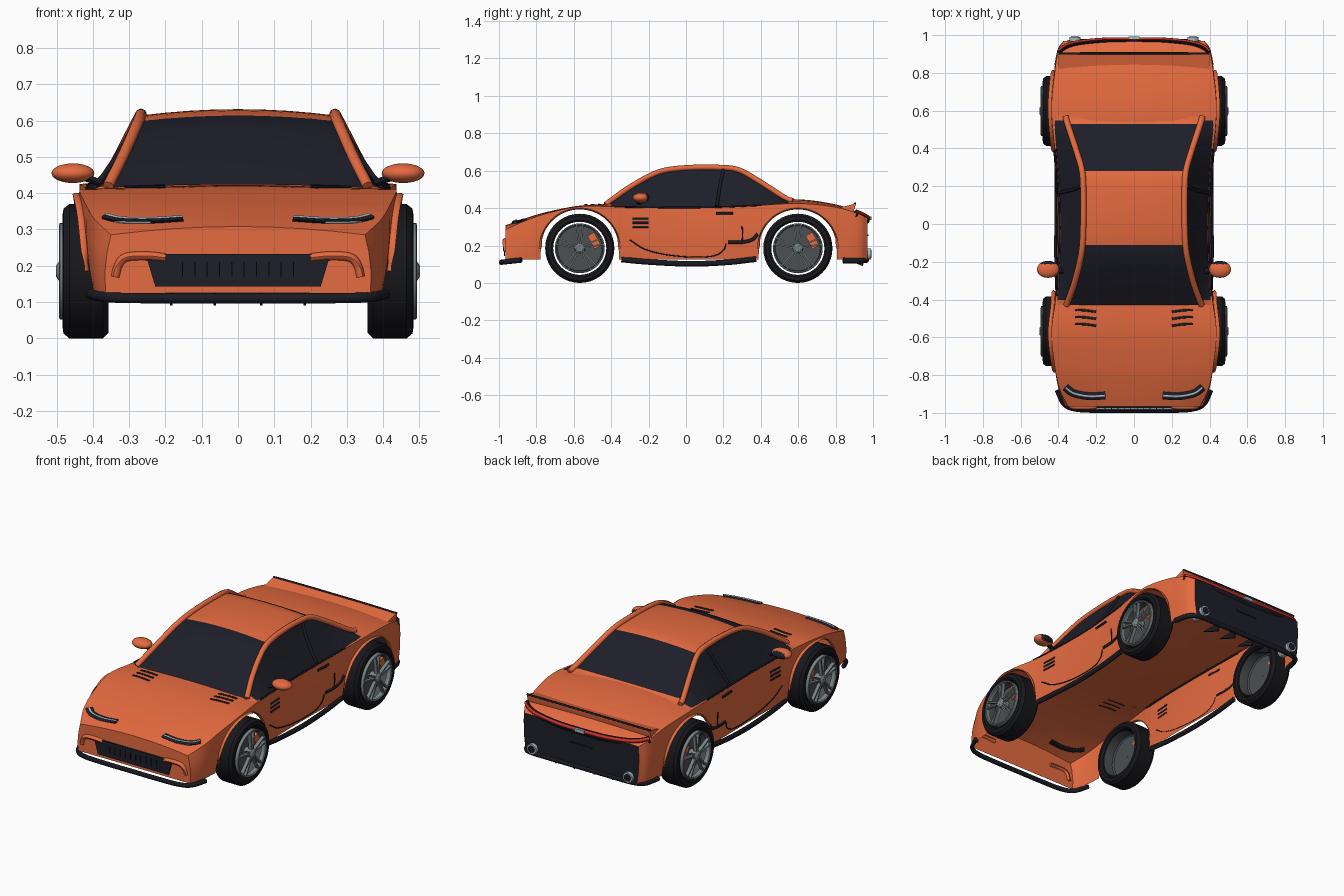
import bpy, bmesh, math
from mathutils import Vector, Matrix

cube = bpy.data.objects.get("Cube")
if cube:
    bpy.data.objects.remove(cube, do_unlink=True)


def material(name, rgb):
    m = bpy.data.materials.new(name)
    m.use_nodes = True
    m.diffuse_color = (*rgb, 1)
    m.node_tree.nodes["Principled BSDF"].inputs["Base Color"].default_value = (*rgb, 1)
    return m


ORANGE = material("orange paint", (.78, .145, .05))
GLASS = material("dark glass", (.013, .013, .022))
BLACK = material("black trim", (.010, .010, .016))
RUBBER = material("tyre rubber", (.009, .009, .012))
SILVER = material("silver", (.40, .50, .53))
STEEL = material("wheel grey", (.19, .23, .24))
DISC = material("brake disc grey", (.07, .08, .085))
RED = material("red lamp", (.65, .03, .02))


def add(name, verts, faces, mats, ids=None, angle=35):
    me = bpy.data.meshes.new(name)
    me.from_pydata([tuple(v) for v in verts], [], faces)
    for m in mats:
        me.materials.append(m)
    if ids:
        me.polygons.foreach_set("material_index", ids)
    bm = bmesh.new()
    bm.from_mesh(me)
    bmesh.ops.recalc_face_normals(bm, faces=bm.faces)
    bm.to_mesh(me)
    bm.free()
    me.shade_smooth()
    me.set_sharp_from_angle(angle=math.radians(angle))
    ob = bpy.data.objects.new(name, me)
    bpy.context.collection.objects.link(ob)
    ob.modifiers.new("Mirror", 'MIRROR')


def smooth(pts, n=6):
    """Catmull-Rom curve through points of any dimension."""
    p = [Vector(q) for q in pts]
    p = [p[0] * 2 - p[1]] + p + [p[-1] * 2 - p[-2]]
    out = []
    for a, b, c, d in zip(p, p[1:], p[2:], p[3:]):
        for i in range(n):
            t = i / n
            out.append((b * 2 + (c - a) * t + (a * 2 - b * 5 + c * 4 - d) * t**2
                        + (b * 3 - a - c * 3 + d) * t**3) / 2)
    return out + [p[-2]]


def sweep(name, path, rx, rz, mat, n=8):
    """Elliptical tube: rx sideways, rz upwards."""
    pts = smooth(path)
    verts, faces = [], []
    for i, p in enumerate(pts):
        t = (pts[min(i + 1, len(pts) - 1)] - pts[max(i - 1, 0)]).normalized()
        side = t.cross(Vector((0, 0, 1))).normalized()
        up = side.cross(t)
        for k in range(n):
            a = math.tau * k / n
            verts.append(p + side * rx * math.cos(a) + up * rz * math.sin(a))
    for i in range(len(pts) - 1):
        for k in range(n):
            j = (k + 1) % n
            faces.append((i * n + k, i * n + j, i * n + n + j, i * n + n + k))
    faces += [tuple(range(n)), tuple(range(len(verts) - n, len(verts)))]
    add(name, verts, faces, [mat], angle=50)


def prism(name, pts, offset, mat):
    n = len(pts)
    verts = [Vector(p) for p in pts] + [Vector(p) + Vector(offset) for p in pts]
    faces = [tuple(range(n)), tuple(range(n, 2 * n))]
    faces += [(i, (i + 1) % n, (i + 1) % n + n, i + n) for i in range(n)]
    add(name, verts, faces, [mat])


def boxes(name, mats, mat):
    """One mesh of unit cubes placed by matrices."""
    verts, faces = [], []
    for m in mats:
        o = len(verts)
        verts += [m @ Vector((x, y, z)) for x in (-.5, .5) for y in (-.5, .5) for z in (-.5, .5)]
        faces += [tuple(o + i for i in f) for f in ((0, 1, 3, 2), (4, 5, 7, 6), (0, 1, 5, 4),
                                                    (2, 3, 7, 6), (0, 2, 6, 4), (1, 3, 7, 5))]
    add(name, verts, faces, [mat])


def place(c, s):
    return Matrix.Translation(c) @ Matrix.Diagonal((*s, 1))


def grid(name, rows, mats, rule, caps=()):
    n = len(rows[0])
    verts = [v for r in rows for v in r]
    faces, ids = [], []
    for i in range(len(rows) - 1):
        for j in range(n - 1):
            faces.append((i * n + j, i * n + j + 1, i * n + n + j + 1, i * n + n + j))
            ids.append(rule((rows[i][j].y + rows[i + 1][j].y) / 2, j))
    for row, idx in caps:
        o = row * n
        verts.append(Vector((0, rows[row][0].y, rows[row][0].z)))
        faces.append(tuple(range(o, o + n)) + (len(verts) - 1,))
        ids.append(idx)
    add(name, verts, faces, mats, ids)


# Body stations: y, shoulder half width, shoulder z, centre z, sill half width
stations = smooth([(-.965, .35, .285, .308, .365), (-.87, .395, .328, .342, .39),
                   (-.75, .42, .37, .378, .40), (-.57, .437, .409, .413, .42),
                   (-.38, .413, .407, .422, .41), (-.15, .40, .403, .422, .40),
                   (.1, .40, .403, .425, .40), (.35, .415, .412, .438, .405),
                   (.6, .437, .425, .447, .42), (.8, .42, .405, .42, .41),
                   (.92, .40, .37, .378, .395), (.97, .37, .345, .352, .36)])
SILL, WZ, ARCH, WHEELS = .125, .185, .208, (-.568, .598)


def section(y):
    for a, b in zip(stations, stations[1:]):
        if y <= b[0]:
            break
    return a.lerp(b, max(0, min(1, (y - a[0]) / (b[0] - a[0]))))


def on_side(y, z, off=0):
    _, hw, zs, _, hb = section(y)
    t = min(1, (z - SILL) / (zs - SILL))
    return Vector((hb + (hw - hb) * t + .008 * math.sin(math.pi * max(t, 0)) + off, y, z))


def on_top(x, y, off=0):
    _, hw, zs, zc, _ = section(y)
    return Vector((x, y, zs + (zc - zs) * (1 - (x / hw)**2) + off))


def bottom(y):
    for c in WHEELS:
        if abs(y - c) <= ARCH:
            return WZ + math.sqrt(max(0, ARCH**2 - (y - c)**2))
    return SILL


# Open body shell with wheel arches
ys = [s[0] for s in stations if all(abs(s[0] - c) > ARCH + .01 for c in WHEELS)]
for c in WHEELS:
    ys += [c + (ARCH - 1e-6) * math.cos(math.pi * i / 28) for i in range(29)]
    ys += [c - ARCH - .002, c + ARCH + .002]
rows = []
for y in sorted(ys):
    zb, zs, hw = bottom(y), section(y)[2], section(y)[1]
    rows.append([on_side(y, zb + (zs - zb) * f) for f in (0, .35, .7, 1)]
                + [on_top(hw * f, y) for f in (.93, .75, .5, .25, 0)])
grid("body_shell", rows, [ORANGE, GLASS], lambda y, j: 0, [(0, 0), (len(rows) - 1, 1)])

# Cabin: y, centre z, rail z, rail half width
cabin = smooth([(-.43, .424, .415, .358), (-.32, .505, .495, .318), (-.2, .582, .565, .287),
                (-.11, .614, .598, .273), (.02, .629, .612, .268), (.17, .630, .613, .268),
                (.28, .613, .60, .275), (.39, .548, .54, .306), (.53, .452, .45, .352),
                (.57, .437, .435, .362)], 4)
rows = []
for y, zc, ze, hw in cabin:
    belt, rail = on_side(y, section(y)[2], -.008), Vector((hw, y, ze))
    rows.append([belt, belt.lerp(rail, .5) - Vector((.007, 0, 0)), rail]
                + [Vector((hw * f, y, ze + (zc - ze) * (1 - f * f))) for f in (.75, .5, .25, 0)])


def cabin_rule(y, j):
    if j < 2:
        return int(-.41 < y < .54)
    return int(y < -.11 or .28 < y < .53)


grid("cabin", rows, [ORANGE, GLASS], cabin_rule)
sweep("roof_rail", [(hw, y, ze + .004) for y, _, ze, hw in cabin[::4]], .016, .015, ORANGE)
sweep("door_pillar", [(.395, .165, .41), (.328, .18, .51), (.277, .2, .605)], .009, .009, BLACK)
sweep("belt_trim", [on_side(y, section(y)[2], -.003) for y in (-.38, -.1, .15, .4)], .005, .005, BLACK)

# Door mirrors, dark at the back
bm = bmesh.new()
bmesh.ops.create_uvsphere(bm, u_segments=24, v_segments=14, radius=1)
bm.transform(Matrix.Translation((.455, -.24, .455)) @ Matrix.Diagonal((.059, .045, .027, 1)))
mv, mf = [v.co.copy() for v in bm.verts], [tuple(v.index for v in f.verts) for f in bm.faces]
ids = [int(f.calc_center_median().y > -.213) for f in bm.faces]
bm.free()
add("door_mirror", mv, mf, [ORANGE, GLASS], ids)
sweep("mirror_stalk", [(.375, -.25, .425), (.40, -.245, .436), (.43, -.24, .445)], .015, .01, BLACK)


# Wheels: the rim floats inside the tyre with a narrow gap
def lathe(name, cy, prof, mat, closed=False, n=40):
    m = len(prof)
    verts = [(x, cy + r * math.cos(a), WZ + r * math.sin(a))
             for a in (math.tau * i / n for i in range(n)) for x, r in prof]
    faces = [(i * m + j, i * m + (j + 1) % m, (i + 1) % n * m + (j + 1) % m, (i + 1) % n * m + j)
             for i in range(n) for j in range(m if closed else m - 1)]
    add(name, verts, faces, [mat])


for label, cy in zip(("front", "rear"), WHEELS):
    lathe(label + "_tyre", cy, [(.37, .142), (.357, .152), (.357, .17), (.372, .185), (.465, .185),
                                (.481, .172), (.484, .152), (.478, .142)], RUBBER, True)
    lathe(label + "_rim_lip", cy, [(.474, .133), (.491, .133), (.493, .128), (.489, .123), (.465, .122)], STEEL)
    lathe(label + "_rim_barrel", cy, [(.474, .133), (.42, .128), (.37, .133)], DISC)
    lathe(label + "_brake_disc", cy, [(.425, .127), (.432, .12), (.432, .002)], DISC)
    lathe(label + "_hub", cy, [(.45, .028), (.494, .026), (.501, .016), (.501, .001)], STEEL, n=20)
    spin = Matrix.Translation((0, cy, WZ))
    spokes = [spin @ Matrix.Rotation(math.radians(72 * k + 90 + s * 7), 4, 'X')
              @ place((.484, .074, s * .002), (.02, .108, .008)) for k in range(5) for s in (-1, 1)]
    boxes(label + "_spokes", spokes, STEEL)
    boxes(label + "_caliper", [spin @ Matrix.Rotation(math.radians(28), 4, 'X')
                               @ place((.452, .088, 0), (.04, .042, .08))], ORANGE)
    arc = [on_side(cy + r * math.cos(a), WZ + r * math.sin(a), .008)
           for r in [ARCH + .004] for a in (math.pi * i / 12 for i in range(13))]
    sweep(label + "_arch_lip", arc, .01, .004, ORANGE, 6)

# Front: grille, intake brows, splitter, headlights, bonnet vents
prism("grille", [(0, -.967, .232), (.255, -.967, .232), (.228, -.967, .143), (0, -.967, .143)],
      (0, -.007, 0), GLASS)
boxes("grille_bars", [place((.017 + .034 * i, -.976, .19), (.004, .006, .04)) for i in range(5)], BLACK)
sweep("intake_brow", [(.2, -.966, .222), (.25, -.968, .227), (.305, -.968, .224),
                      (.328, -.966, .205), (.338, -.962, .17)], .014, .012, ORANGE)
sweep("front_splitter", [(0, -.988, .11), (.16, -.988, .11), (.3, -.983, .111), (.37, -.955, .114),
                         (.408, -.88, .122)], .012, .014, BLACK)
lamp = ((.152, -.905), (.24, -.908), (.32, -.892), (.362, -.862))
sweep("headlight", [on_top(x, y, .001) for x, y in lamp], .024, .008, GLASS)
sweep("headlight_upper_strip", [on_top(x, y - .004, .009) for x, y in lamp], .006, .005, SILVER)
sweep("headlight_lower_strip", [on_top(x, y - .019, .007) for x, y in lamp[1:]], .005, .005, SILVER)
for i in range(3):
    y = -.455 - .037 * i
    sweep(f"bonnet_vent_{i + 1}", [on_top(.2, y - .01, .002), on_top(.26, y - .002, .002), on_top(.312, y, .002)],
          .006, .004, BLACK)
    z = .345 - .023 * i
    sweep(f"fender_vent_{i + 1}", [on_side(y, z, .001) for y in (-.285, -.245, -.2)], .004, .006, BLACK)

# Sides: handle, crease, scoop, skirt
sweep("door_handle", [on_side(y, .373, .003) for y in (.16, .2, .25)], .006, .007, BLACK)
sweep("door_crease", [on_side(y, z, .001) for y, z in ((-.3, .23), (-.22, .18), (-.1, .15), (.04, .138),
                                                      (.15, .145), (.2, .175), (.215, .21))], .003, .003, BLACK)
sweep("side_scoop", [on_side(y, z, .002) for y, z in ((.225, .218), (.3, .218), (.355, .232), (.383, .262))],
      .006, .009, BLACK)
sweep("scoop_line", [on_side(y, z, .002) for y, z in ((.3, .22), (.302, .26), (.3, .305))], .003, .003, BLACK)
sweep("side_skirt", [(.405, -.345, .125), (.41, -.2, .112), (.41, .02, .102), (.41, .22, .11), (.41, .375, .127)],
      .012, .015, BLACK)

# Rear: ducktail, lamps, exhausts, bumper, diffuser
prism("ducktail", [(0, .82, .402), (0, .905, .424), (0, .905, .412), (0, .895, .375)], (.4, 0, 0), ORANGE)
sweep("ducktail_lip", [(0, .904, .424), (.2, .904, .424), (.4, .902, .422)], .006, .006, BLACK)
tail = ((0, .97, .337), (.15, .97, .34), (.29, .957, .35), (.36, .937, .361), (.4, .907, .372))
sweep("tail_housing", tail, .012, .021, BLACK)
sweep("tail_lamp", [(x, y + .008, z + .008) for x, y, z in tail], .009, .009, RED)
boxes("tail_centre_trim", [place((.015, .985, .345), (.03, .014, .018))], SILVER)
boxes("tail_slot", [place((.035, .972, .255), (.07, .006, .008))], BLACK)
sweep("exhaust", [(.312, .9, .155), (.312, .95, .155), (.312, .99, .155)], .03, .03, SILVER, 20)
sweep("exhaust_bore", [(.312, .97, .155), (.312, .985, .155), (.312, .993, .155)], .021, .021, BLACK, 20)
sweep("rear_bumper", [(0, .965, .122), (.2, .965, .122), (.33, .962, .122), (.385, .93, .12), (.408, .84, .12)],
      .014, .015, BLACK)
for i, x in enumerate((.06, .18)):
    prism(f"diffuser_fin_{i + 1}", [(x, .82, .14), (x, .96, .14), (x, .945, .09)], (.008, 0, 0), BLACK)
